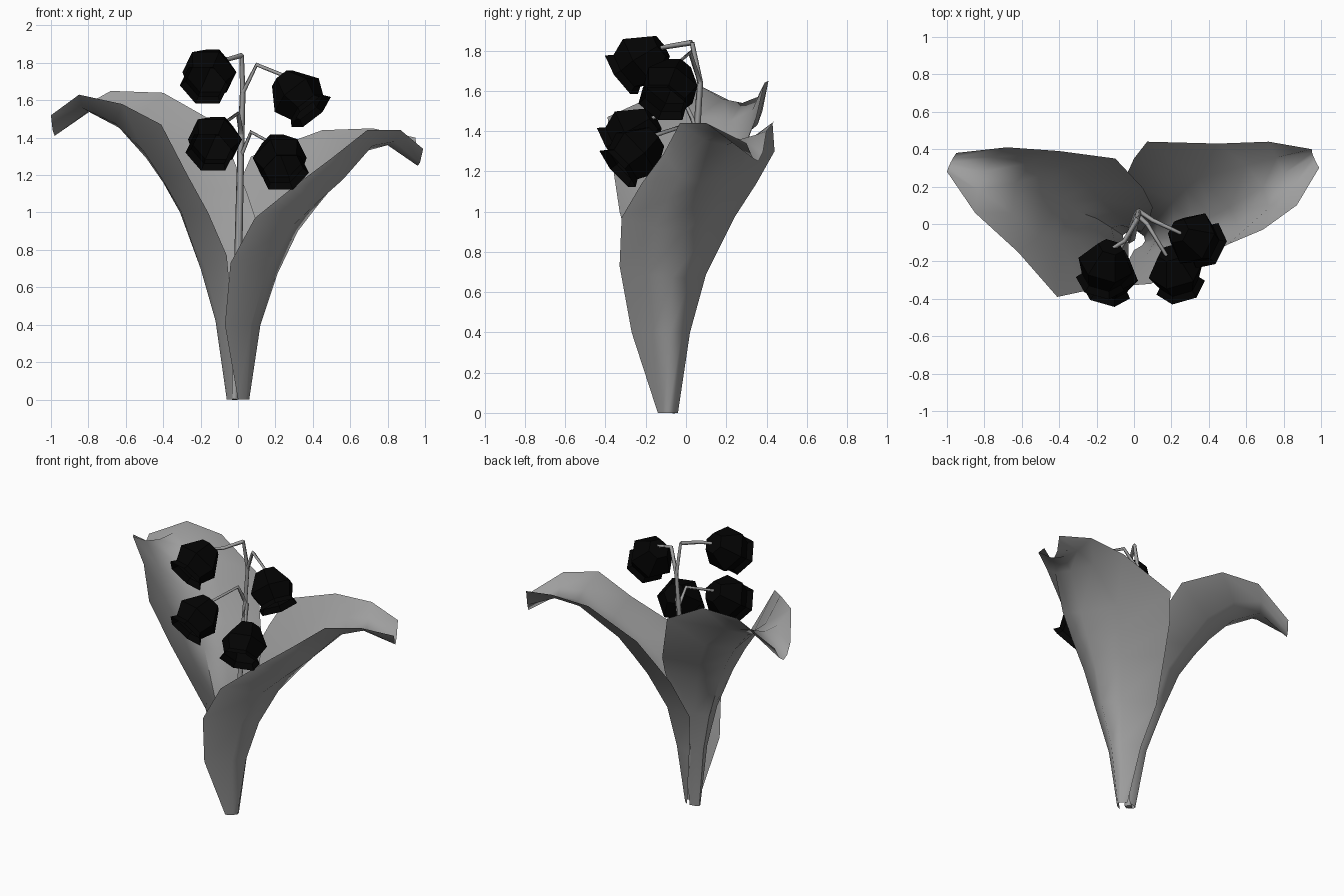
import bpy, bmesh, math
from mathutils import Vector, Matrix

cube = bpy.data.objects.get("Cube")
if cube:
    bpy.data.objects.remove(cube)


def material(name, value):
    m = bpy.data.materials.new(name)
    m.use_nodes = True
    color = (value, value, value, 1)
    m.diffuse_color = color
    shader = m.node_tree.nodes["Principled BSDF"]
    shader.inputs["Base Color"].default_value = color
    shader.inputs["Roughness"].default_value = 0.8
    return m


grey = material("grey leaf", 0.34)
black = material("black flower", 0.001)


def finish(bm, name, mat, angle):
    mesh = bpy.data.meshes.new(name)
    bm.to_mesh(mesh)
    bm.free()
    mesh.materials.append(mat)
    obj = bpy.data.objects.new(name, mesh)
    bpy.context.collection.objects.link(obj)
    bpy.ops.object.select_all(action='DESELECT')
    obj.select_set(True)
    bpy.context.view_layer.objects.active = obj
    bpy.ops.object.shade_smooth_by_angle(angle=math.radians(angle))


def skin(bm, rows, closed=False):
    """Bridge rows of points with quads."""
    grid = [[bm.verts.new(p) for p in row] for row in rows]
    n = len(grid[0])
    for a, b in zip(grid, grid[1:]):
        for i in range(n if closed else n - 1):
            j = (i + 1) % n
            bm.faces.new((a[i], a[j], b[j], b[i]))
    return grid


# Leaf stations from base to tip: one edge, midrib, other edge
LEFT_LEAF = [
    ((0, -.14, 0), (.06, -.09, 0), (.02, -.04, 0)),
    ((-.07, -.27, .4), (.12, -.08, .4), (-.04, .02, .4)),
    ((-.04, -.33, .73), (.21, -.07, .67), (-.1, .1, .69)),
    ((.09, -.32, .97), (.32, -.01, .9), (-.05, .24, .97)),
    ((.3, -.22, 1.14), (.42, .04, 1.03), (0, .35, 1.14)),
    ((.5, -.11, 1.29), (.51, .09, 1.14), (.07, .44, 1.3)),
    ((.69, -.03, 1.44), (.69, .2, 1.33), (.45, .43, 1.44)),
    ((.87, .1, 1.44), (.8, .27, 1.36), (.72, .44, 1.45)),
    ((.99, .3, 1.34), (.96, .36, 1.25), (.95, .4, 1.4)),
]
RIGHT_LEAF = [
    ((0, -.04, 0), (-.06, -.06, 0), (-.03, -.1, 0)),
    ((.04, -.04, .4), (-.12, -.02, .42), (-.03, -.19, .43)),
    ((.08, .02, .74), (-.2, .03, .7), (-.06, -.27, .77)),
    ((.1, .09, .95), (-.31, .07, 1.0), (-.16, -.33, 1.0)),
    ((.05, .19, 1.1), (-.4, .12, 1.16), (-.27, -.36, 1.2)),
    ((-.1, .35, 1.47), (-.49, .16, 1.29), (-.41, -.39, 1.47)),
    ((-.4, .39, 1.64), (-.63, .22, 1.45), (-.62, -.15, 1.58)),
    ((-.68, .41, 1.65), (-.8, .28, 1.54), (-.85, .06, 1.63)),
    ((-.95, .38, 1.5), (-.98, .33, 1.41), (-1, .28, 1.52)),
]


def leaf(name, stations):
    rows = []
    for station in stations:
        f, m, k = map(Vector, station)
        # parabola through the three points
        rows.append([f * (1 - s) * (1 - 2 * s) + m * 4 * s * (1 - s)
                     + k * s * (2 * s - 1) for s in (0, .25, .5, .75, 1)])
    bm = bmesh.new()
    skin(bm, rows)
    finish(bm, name, grey, 60)


leaf("left_leaf", LEFT_LEAF)
leaf("right_leaf", RIGHT_LEAF)


# Stem and flower stalks
def stalk(name, points, thick, thin):
    curve = bpy.data.curves.new(name, 'CURVE')
    curve.dimensions = '3D'
    curve.bevel_depth = 1
    curve.bevel_resolution = 0
    curve.use_fill_caps = True
    spline = curve.splines.new('POLY')
    spline.points.add(len(points) - 1)
    for i, p in enumerate(points):
        spline.points[i].co = (*p, 1)
        spline.points[i].radius = thick + (thin - thick) * i / (len(points) - 1)
    curve.materials.append(grey)
    bpy.context.collection.objects.link(bpy.data.objects.new(name, curve))


stalk("stem", [(-.02, -.08, 0), (0, 0, .7), (.015, .05, 1.35),
               (.025, .07, 1.64), (.02, .03, 1.84)], .026, .012)


# Open bell flowers: distance along the axis and radius
BELL = [(-.135, .07), (-.01, .15), (.08, .11), (.115, .135)]


def flower(name, centre, axis):
    turn = Vector(axis).to_track_quat('Z', 'Y').to_matrix().to_4x4()
    place = Matrix.Translation(centre) @ turn
    angles = [math.tau * i / 6 for i in range(6)]
    rows = [[place @ Vector((r * math.cos(a), r * math.sin(a), d)) for a in angles]
            for d, r in BELL]
    bm = bmesh.new()
    grid = skin(bm, rows, closed=True)
    bm.faces.new(grid[0])
    bmesh.ops.recalc_face_normals(bm, faces=bm.faces)
    finish(bm, name, black, 20)


FLOWERS = [
    ("top_right", (-.155, -.23, 1.745), (-.2, -.7, -.5),
     [(.02, .03, 1.84), (-.05, -.09, 1.82), (-.13, -.14, 1.81)]),
    ("top_left", (.32, -.08, 1.62), (.6, -.3, -.7),
     [(.025, .07, 1.64), (.1, .02, 1.79), (.25, -.05, 1.73)]),
    ("lower_right", (-.125, -.27, 1.385), (-.2, -.7, -.5),
     [(.017, .05, 1.42), (0, 0, 1.53), (-.1, -.18, 1.46)]),
    ("lower_left", (.225, -.255, 1.285), (.2, -.7, -.6),
     [(.015, .05, 1.3), (.07, 0, 1.43), (.18, -.18, 1.37)]),
]
for side, centre, axis, path in FLOWERS:
    flower(side + "_flower", centre, axis)
    stalk(side + "_flower_stalk", path, .014, .01)
